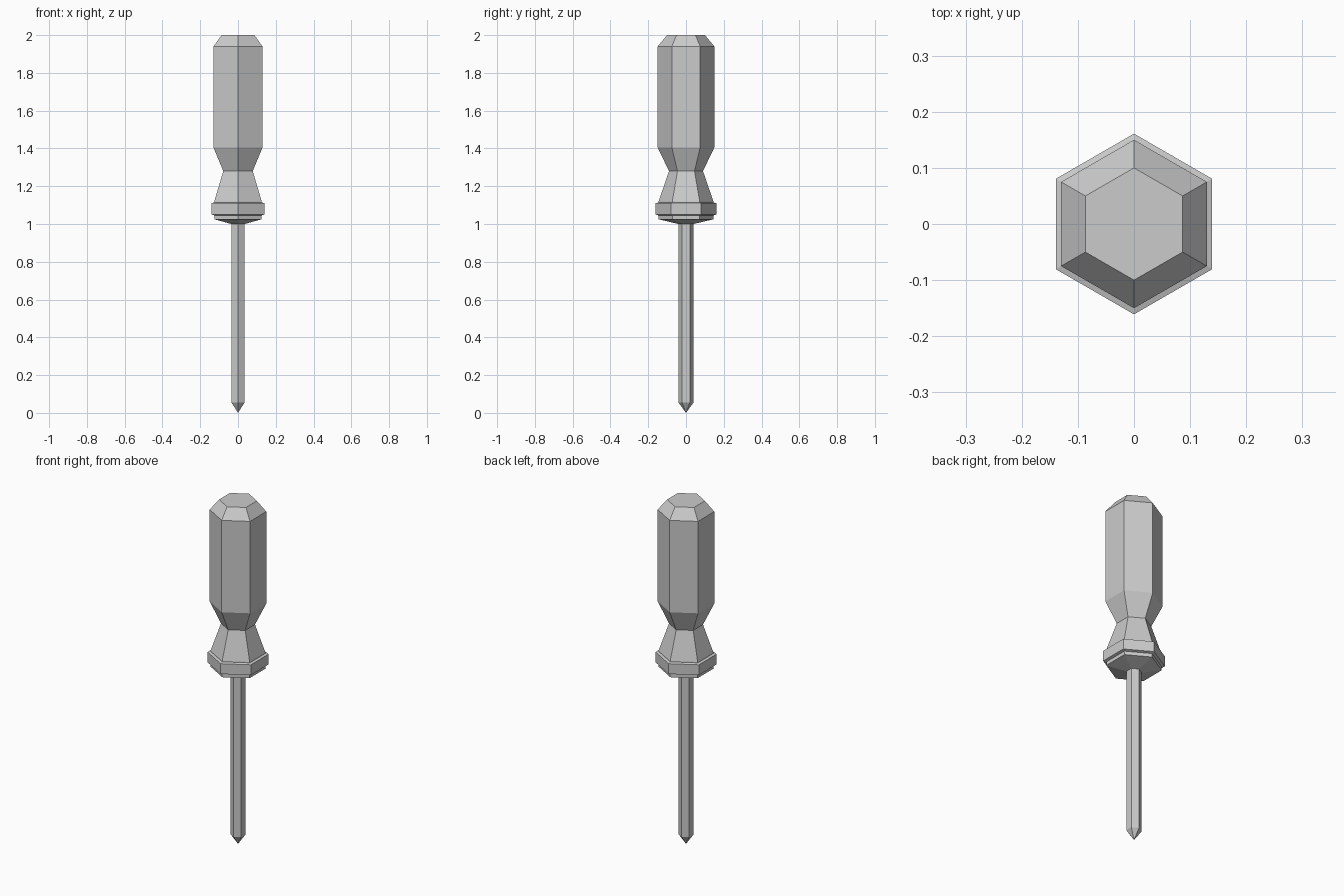
import bpy, bmesh, math

if "Cube" in bpy.data.objects:
    bpy.data.objects.remove(bpy.data.objects["Cube"])


def hex_lathe(name, profile, closed=False):
    """Six-sided solid from (radius, z) points listed bottom to top; corners lie on +y and -y."""
    bm = bmesh.new()
    rings = []
    for r, z in profile:
        if r == 0:
            rings.append([bm.verts.new((0, 0, z))] * 6)
        else:
            angles = [math.pi / 2 + i * math.pi / 3 for i in range(6)]
            rings.append([bm.verts.new((r * math.cos(a), r * math.sin(a), z)) for a in angles])
    pairs = list(zip(rings, rings[1:]))
    if closed:
        pairs.append((rings[-1], rings[0]))
    for lower, upper in pairs:
        for i in range(6):
            j = (i + 1) % 6
            corners = dict.fromkeys((lower[i], lower[j], upper[j], upper[i]))
            bm.faces.new(list(corners))
    if not closed:
        for (r, z), ring in ((profile[0], rings[0]), (profile[-1], rings[-1])):
            if r > 0:
                bm.faces.new(ring)
    bmesh.ops.recalc_face_normals(bm, faces=bm.faces)
    mesh = bpy.data.meshes.new(name)
    bm.to_mesh(mesh)
    bm.free()
    obj = bpy.data.objects.new(name, mesh)
    bpy.context.collection.objects.link(obj)
    return obj


# Grip with pinched waist, flared base and bevelled crown
hex_lathe("handle", [(0.04, 1.0), (0.145, 1.025), (0.145, 1.12), (0.09, 1.28),
                     (0.15, 1.405), (0.15, 1.94), (0.10, 2.0)])

# Raised ring around the base of the grip
hex_lathe("collar", [(0.143, 1.045), (0.161, 1.05), (0.161, 1.11), (0.143, 1.115)], closed=True)

# Metal shaft with pointed tip
hex_lathe("shaft", [(0, 0), (0.04, 0.055), (0.04, 1.005)])
